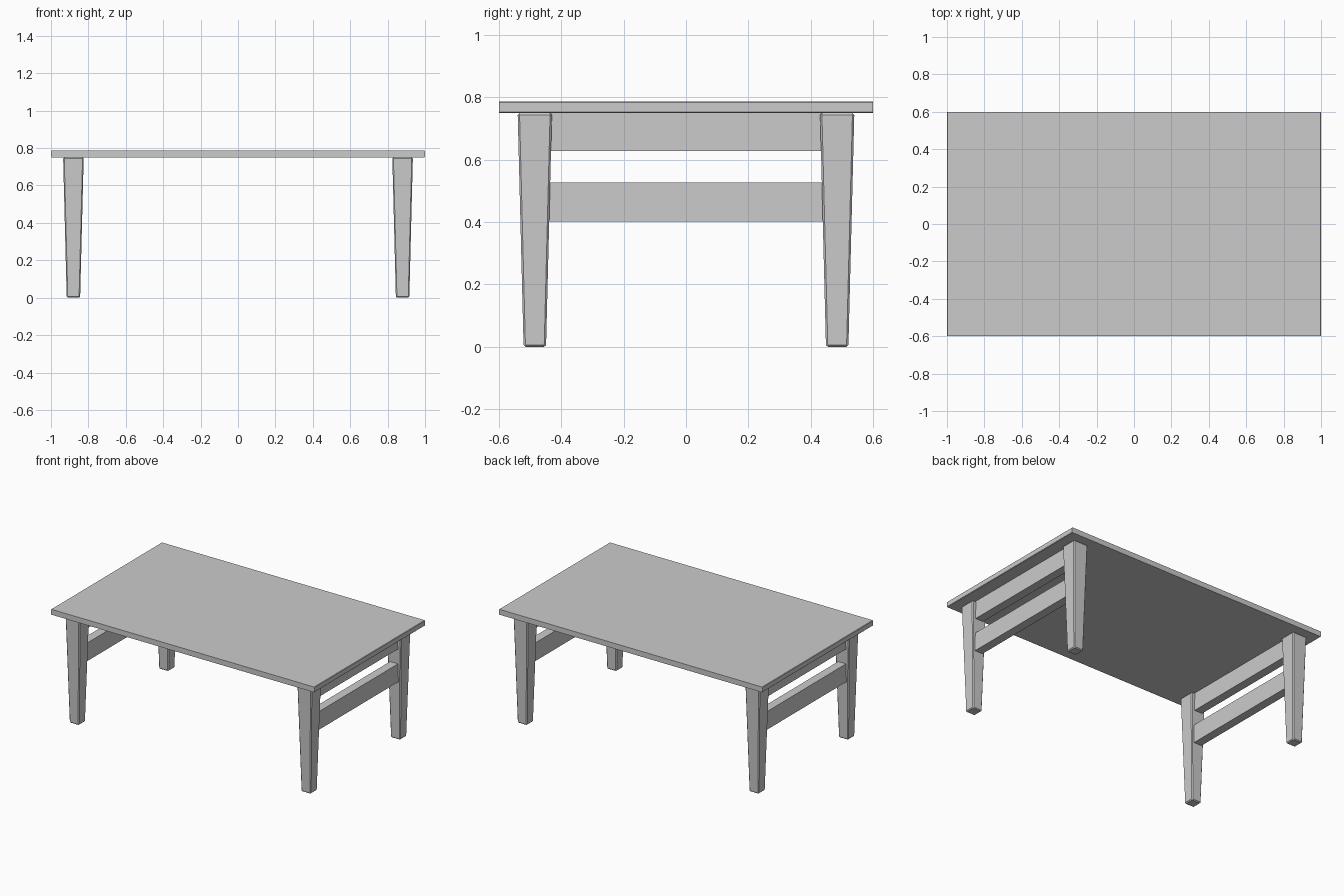
import bpy, bmesh

if "Cube" in bpy.data.objects:
    bpy.data.objects.remove(bpy.data.objects["Cube"])


def tapered_box(name, center, bottom, top, z0, z1, bevel=0.0, edge_test=None):
    """Box with separate bottom and top sizes and optional small chamfers."""
    bm = bmesh.new()
    bmesh.ops.create_cube(bm, size=1)
    for v in bm.verts:
        upper = v.co.z > 0
        size = top if upper else bottom
        v.co = (center[0] + v.co.x * size[0],
                center[1] + v.co.y * size[1],
                z1 if upper else z0)
    if bevel:
        edges = [e for e in bm.edges if edge_test is None or edge_test(e)]
        bmesh.ops.bevel(bm, geom=edges, offset=bevel, segments=1,
                        affect='EDGES', profile=0.5)
    mesh = bpy.data.meshes.new(name)
    bm.to_mesh(mesh)
    bm.free()
    obj = bpy.data.objects.new(name, mesh)
    bpy.context.collection.objects.link(obj)
    return obj


def runs_along_y(edge):
    a, b = (v.co for v in edge.verts)
    return abs(a.y - b.y) > 0.5


# Tabletop with finely eased short ends
tapered_box("tabletop", (0, 0), (2, 1.2), (2, 1.2), 0.75, 0.787,
            0.003, runs_along_y)

LEG_X, LEG_Y = 0.88, 0.485
for sx, side in ((-1, "left"), (1, "right")):
    # Tapered legs with chamfered edges
    for sy, end in ((-1, "front"), (1, "back")):
        tapered_box(f"{end}_{side}_leg", (sx * LEG_X, sy * LEG_Y),
                    (0.072, 0.072), (0.11, 0.11), 0, 0.75, 0.006)
    # Upper and lower rails joining each pair of legs
    for label, z0, z1 in (("upper", 0.628, 0.75), ("lower", 0.402, 0.527)):
        tapered_box(f"{side}_{label}_rail", (sx * LEG_X, 0),
                    (0.06, 0.9), (0.06, 0.9), z0, z1)
